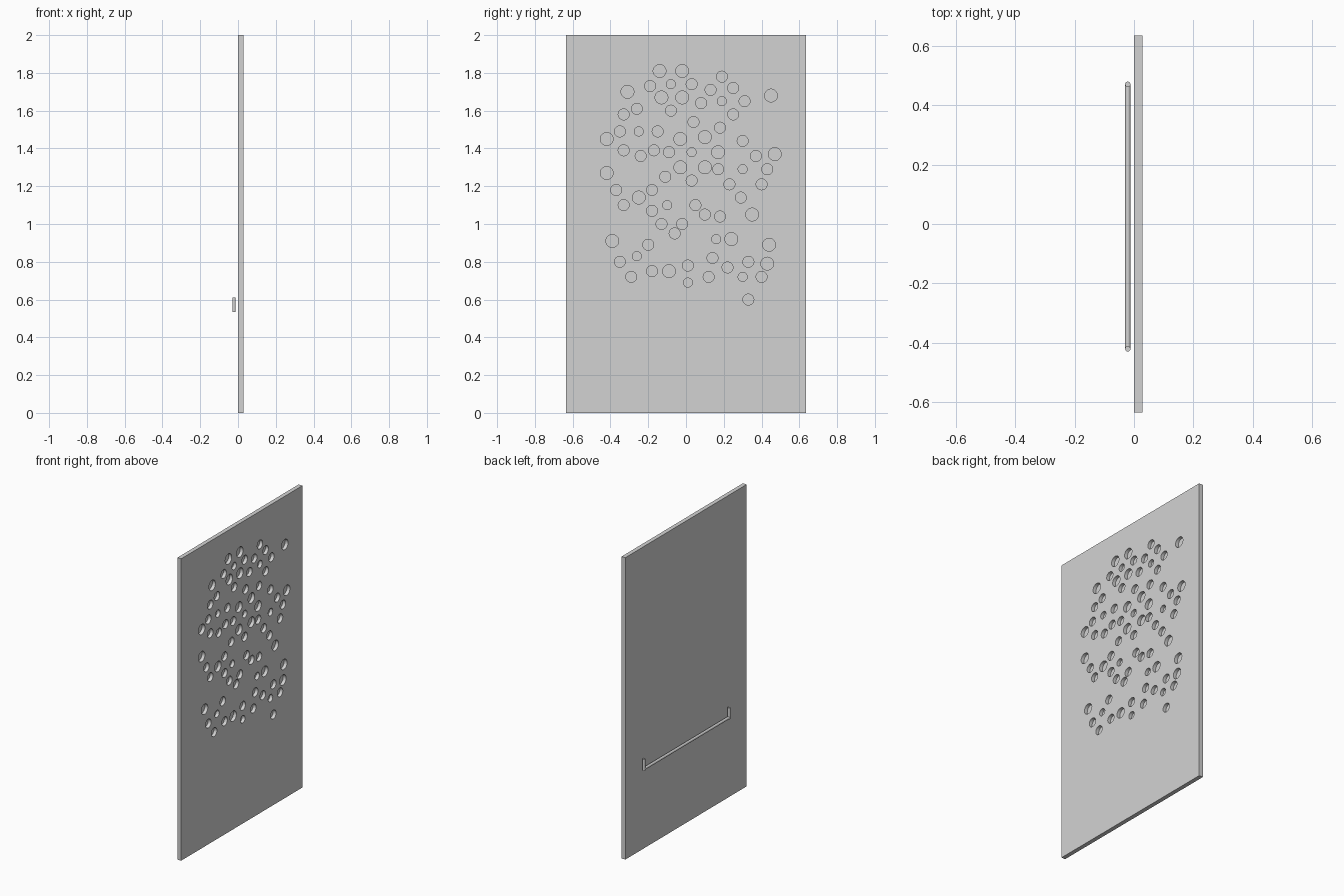
import bpy, bmesh, math
from mathutils import Matrix, Vector

if "Cube" in bpy.data.objects:
    bpy.data.objects.remove(bpy.data.objects["Cube"])

T, W, H = 0.028, 0.635, 2.0      # panel thickness, half width, height
DEPTH = 0.022                    # depth of the blind holes

grey = bpy.data.materials.new("light_grey")
grey.diffuse_color = (0.65, 0.65, 0.65, 1)
grey.use_nodes = True
grey.node_tree.nodes["Principled BSDF"].inputs["Base Color"].default_value = grey.diffuse_color


def add_rod(bm, a, b, r, sides=24):
    a, b = Vector(a), Vector(b)
    rot = (b - a).to_track_quat('Z', 'Y').to_matrix().to_4x4()
    bmesh.ops.create_cone(bm, cap_ends=True, segments=sides, radius1=r, radius2=r,
                          depth=(b - a).length,
                          matrix=Matrix.Translation((a + b) / 2) @ rot)


def make_object(name, bm):
    me = bpy.data.meshes.new(name)
    bm.to_mesh(me)
    bm.free()
    ob = bpy.data.objects.new(name, me)
    me.materials.append(grey)
    bpy.context.collection.objects.link(ob)
    return ob


def smooth(ob):
    bpy.ops.object.select_all(action='DESELECT')
    ob.select_set(True)
    bpy.context.view_layer.objects.active = ob
    bpy.ops.object.shade_smooth_by_angle(angle=math.radians(35))


# Hole centres (y, z), grouped by size
large = [(-.14, 1.81), (-.02, 1.81), (-.31, 1.70), (-.13, 1.67), (-.02, 1.67), (.45, 1.68),
         (-.42, 1.45), (-.03, 1.45), (.10, 1.46), (.17, 1.38), (.47, 1.37), (-.42, 1.27),
         (-.03, 1.30), (.10, 1.30), (-.25, 1.14), (.35, 1.05), (-.39, .91), (.24, .92),
         (.44, .89), (.43, .79), (-.09, .75)]
medium = [(-.19, 1.73), (.03, 1.74), (.19, 1.78), (.13, 1.71), (.25, 1.72), (.08, 1.64),
          (.31, 1.65), (-.26, 1.61), (-.08, 1.60), (-.33, 1.58), (.25, 1.58), (.04, 1.54),
          (.18, 1.51), (-.35, 1.49), (-.15, 1.49), (.30, 1.44), (-.33, 1.39), (-.24, 1.36),
          (-.17, 1.39), (-.09, 1.38), (.37, 1.36), (.43, 1.29), (.17, 1.29), (-.11, 1.25),
          (.03, 1.23), (.23, 1.21), (.40, 1.21), (-.37, 1.18), (-.18, 1.18), (.29, 1.14),
          (-.33, 1.10), (-.18, 1.07), (.05, 1.10), (.10, 1.05), (.18, 1.04), (-.13, 1.00),
          (-.02, 1.00), (-.06, .95), (-.20, .89), (.14, .82), (.22, .77), (-.35, .80),
          (-.29, .72), (-.18, .75), (.01, .78), (.12, .72), (.33, .80), (.40, .72), (.33, .60)]
small = [(-.08, 1.74), (.19, 1.65), (-.25, 1.49), (.03, 1.38), (.30, 1.29),
         (-.10, 1.10), (.16, .92), (-.26, .83), (.01, .69), (.30, .72)]

# Upright panel
bm = bmesh.new()
bmesh.ops.create_cube(bm, size=1, matrix=Matrix.Translation((T / 2, 0, H / 2))
                      @ Matrix.Diagonal((T, 2 * W, H, 1)))
panel = make_object("panel", bm)

# Blind round holes cut into the +x face
bm = bmesh.new()
for centres, r in ((large, .034), (medium, .029), (small, .024)):
    for y, z in centres:
        add_rod(bm, (T - DEPTH, y, z), (T + .02, y, z), r, 32)
cutter = make_object("hole_cutter", bm)
cutter.hide_render = True
mod = panel.modifiers.new("holes", 'BOOLEAN')
mod.operation, mod.solver, mod.object = 'DIFFERENCE', 'EXACT', cutter
bpy.context.view_layer.objects.active = panel
bpy.ops.object.modifier_apply(modifier=mod.name)
bpy.data.objects.remove(cutter, do_unlink=True)
smooth(panel)

# Rail behind the panel, with an upturned prong at each end
R, X = .009, -.021
bm = bmesh.new()
add_rod(bm, (X, -.421, .535 + R), (X, .471, .535 + R), R)
for y in (-.421, .471):
    add_rod(bm, (X, y, .535), (X, y, .61), R)
smooth(make_object("back_rail", bm))
